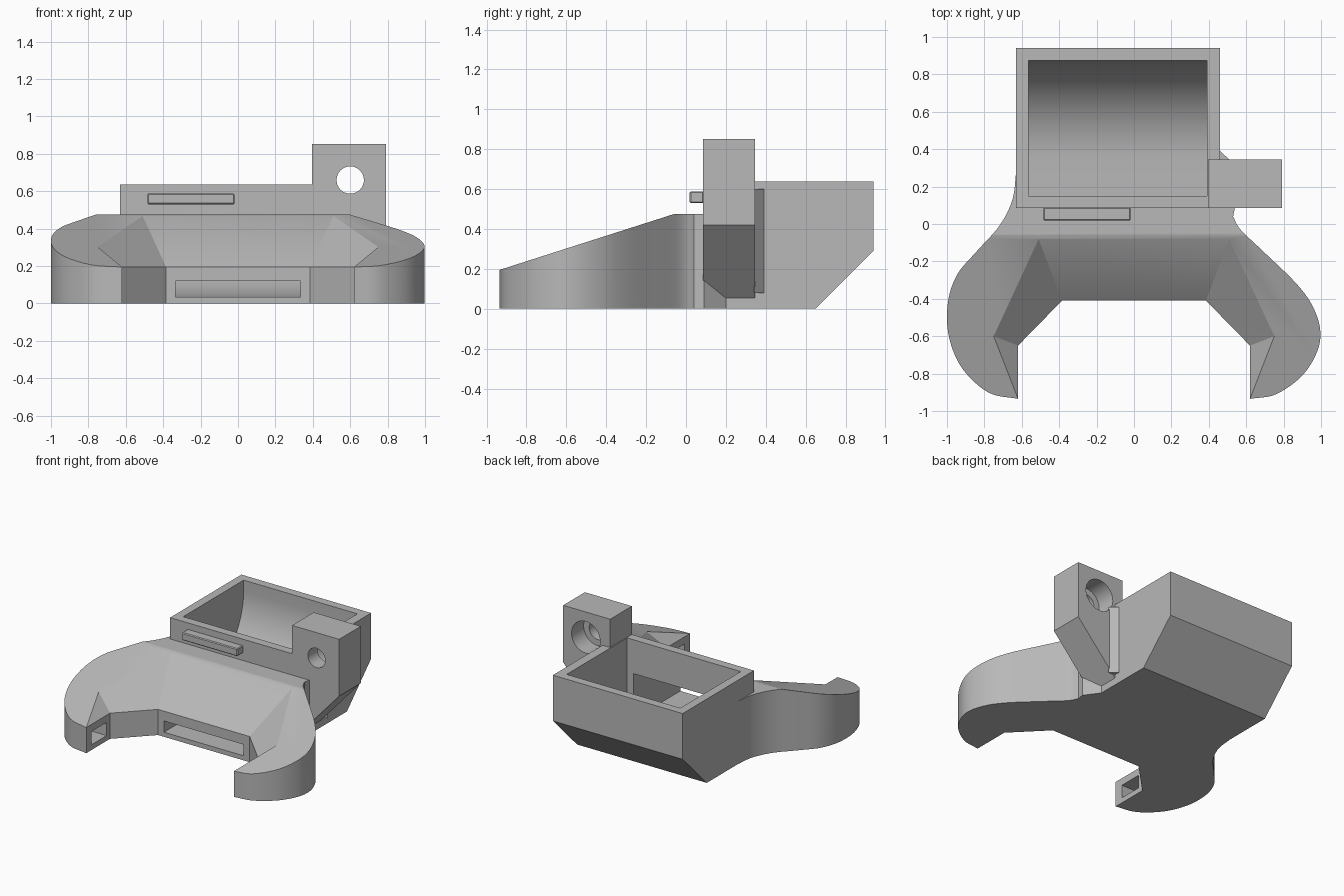
import bpy, bmesh, math
from mathutils import Vector

if "Cube" in bpy.data.objects:
    bpy.data.objects.remove(bpy.data.objects["Cube"], do_unlink=True)

grey = bpy.data.materials.new("plain grey")
grey.use_nodes = True
COLOUR = (0.48, 0.48, 0.48, 1)
grey.diffuse_color = COLOUR
grey.node_tree.nodes["Principled BSDF"].inputs["Base Color"].default_value = COLOUR


def finish(name, bm):
    bmesh.ops.recalc_face_normals(bm, faces=bm.faces)
    mesh = bpy.data.meshes.new(name)
    bm.to_mesh(mesh)
    bm.free()
    mesh.materials.append(grey)
    ob = bpy.data.objects.new(name, mesh)
    bpy.context.collection.objects.link(ob)
    return ob


def prism(name, pts, axis, lo, hi):
    """Extrude a 2D outline along one axis; pts use the other two axes in order."""
    def place(p, h):
        c = list(p)
        c.insert("xyz".index(axis), h)
        return c
    bm = bmesh.new()
    face = bm.faces.new([bm.verts.new(place(p, lo)) for p in pts])
    ext = bmesh.ops.extrude_face_region(bm, geom=[face])["geom"]
    shift = Vector(place((0, 0), hi - lo))
    bmesh.ops.translate(bm, vec=shift, verts=[v for v in ext if isinstance(v, bmesh.types.BMVert)])
    return finish(name, bm)


def box(name, x, y, z):
    return prism(name, [(x[0], y[0]), (x[1], y[0]), (x[1], y[1]), (x[0], y[1])], "z", *z)


def hull(name, pts):
    bm = bmesh.new()
    for p in pts:
        bm.verts.new(p)
    res = bmesh.ops.convex_hull(bm, input=bm.verts)
    loose = {v for v in res["geom_interior"] if isinstance(v, bmesh.types.BMVert)}
    bmesh.ops.delete(bm, geom=list(loose), context="VERTS")
    return finish(name, bm)


def arc(cx, cy, r, start, end, n):
    return [(cx + r * math.cos(math.radians(start + (end - start) * i / n)),
             cy + r * math.sin(math.radians(start + (end - start) * i / n))) for i in range(n + 1)]


def spline(pts, steps=6):
    """Catmull-Rom curve through the points."""
    p = [Vector(q) for q in pts]
    p = [2 * p[0] - p[1]] + p + [2 * p[-1] - p[-2]]
    out = []
    for a, b, c, d in zip(p, p[1:], p[2:], p[3:]):
        for i in range(steps):
            t = i / steps
            out.append(tuple(0.5 * (2 * b + (c - a) * t + (2 * a - 5 * b + 4 * c - d) * t * t
                                    + (3 * b - a - 3 * c + d) * t ** 3)))
    return out + [tuple(p[-2])]


def cut(ob, cutters):
    for c in cutters:
        m = ob.modifiers.new("cut", "BOOLEAN")
        m.operation = "DIFFERENCE"
        m.solver = "EXACT"
        m.object = c
        bpy.context.view_layer.objects.active = ob
        bpy.ops.object.modifier_apply(modifier=m.name)


# Body outline: two curved horns around an angular front notch
right_side = spline([(-0.63, 0.28), (-0.65, 0.13), (-0.72, -0.01), (-0.84, -0.145), (-0.945, -0.27),
                     (-0.995, -0.42), (-0.99, -0.6), (-0.92, -0.77), (-0.78, -0.9), (-0.62, -0.935)])
left_side = spline([(0.62, -0.935), (0.76, -0.91), (0.9, -0.81), (0.98, -0.68), (0.995, -0.56),
                    (0.95, -0.43), (0.86, -0.31), (0.7, -0.155), (0.57, -0.03), (0.53, 0.04)])
notch = [(-0.62, -0.65), (-0.385, -0.41), (0.385, -0.41), (0.62, -0.65)]
root = [(0.54, 0.09), (0.46, 0.2), (0.46, 0.28)]
body = prism("body", right_side + notch + left_side + root, "z", 0, 0.475)

# Cutters: sloped top, dish around the notch, hollow inside, side pockets
slope = prism("slope_cutter", [(-1.2, 0.11), (-0.06, 0.475), (-0.06, 0.8), (-1.2, 0.8)], "x", -1.5, 1.5)
rim = []
for s in (-1, 1):
    rim += [(s * 0.51, -0.08, 0.469), (s * 0.75, -0.6, 0.302), (s * 0.62, -0.935, 0.195),
            (s * 0.62, -0.65, 0.195), (s * 0.385, -0.41, 0.195)]
dish = hull("dish_cutter", rim + [(x, y, 0.7) for x, y, z in rim])
hollow = prism("hollow_cutter", [(-0.5, 0.035), (0.2, 0.035), (0.2, 0.38), (-0.1, 0.38), (-0.41, 0.12),
                                 (-0.5, 0.12)], "x", -0.335, 0.335)
pockets = [box("pocket_cutter", sorted((s * 0.5, s * 0.8)), (-0.87, -0.69), (0.04, 0.14)) for s in (-1, 1)]

# Tray cavity with a rounded floor rising to the back
floor = arc(0.35, 0.56, 0.525, 270, 360, 32)
cavity = prism("cavity_cutter", [(0.15, 0.9), (0.15, 0.035)] + floor + [(0.875, 0.9)], "x", -0.565, 0.39)
cut(body, [slope, dish, hollow, cavity] + pockets)

# Open tray with a chamfered lower back edge
tray = prism("tray", [(0.085, 0), (0.65, 0), (0.94, 0.29), (0.94, 0.637), (0.085, 0.637)],
             "x", -0.63, 0.46)
cut(tray, [cavity, hollow])

# Side lug with sloped underside, through hole and counterbore
lug = prism("side_lug", [(0.395, 0.02), (0.43, 0.02), (0.79, 0.42), (0.79, 0.852), (0.395, 0.852)],
            "y", 0.085, 0.345)
hole = prism("hole_cutter", arc(0.6, 0.66, 0.073, 0, 354, 59), "y", -0.2, 0.6)
bore = prism("bore_cutter", arc(0.6, 0.66, 0.12, 0, 354, 59), "y", 0.2, 0.6)
# Keep the lug clear of the tray cavity
cut(lug, [hole, bore, cavity])

# Small gusset behind the lug and front tab on the tray
gusset = prism("lug_gusset", [(0.45, 0.34), (0.515, 0.34), (0.46, 0.39), (0.45, 0.39)], "z", 0.08, 0.6)
tab = box("front_tab", (-0.485, -0.018), (0.018, 0.09), (0.53, 0.588))
bev = tab.modifiers.new("bevel", "BEVEL")
bev.width = 0.006

# Remove cutters and shade the curved walls
for c in [slope, dish, hollow, cavity, hole, bore] + pockets:
    bpy.data.objects.remove(c, do_unlink=True)
bpy.ops.object.select_all(action="DESELECT")
for ob in (body, tray, lug):
    ob.select_set(True)
bpy.context.view_layer.objects.active = body
bpy.ops.object.shade_smooth_by_angle(angle=math.radians(25))
